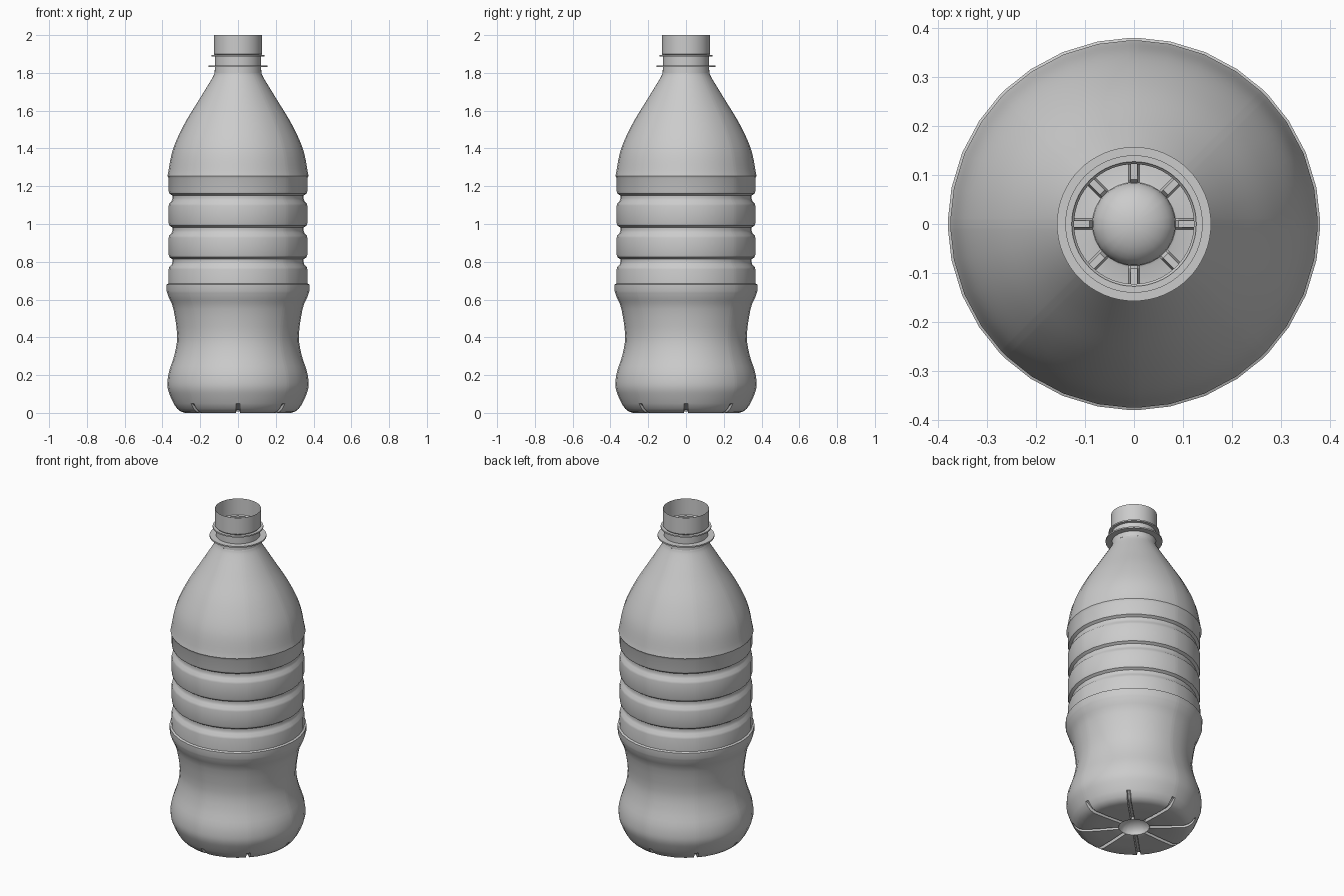
import bpy, bmesh
from math import sin, cos, pi, radians, asin, hypot
from mathutils import Vector

cube = bpy.data.objects.get("Cube")
if cube:
    bpy.data.objects.remove(cube, do_unlink=True)

grey = bpy.data.materials.new("plain grey")
grey.use_nodes = True
grey.diffuse_color = (0.6, 0.6, 0.6, 1)
grey.node_tree.nodes["Principled BSDF"].inputs["Base Color"].default_value = (0.6, 0.6, 0.6, 1)

GROOVE_HALF_WIDTH = 0.011


def smooth_path(points, steps=4):
    """Catmull-Rom curve through a few (radius, height) points."""
    pts = [Vector(p) for p in points]
    pts = [2 * pts[0] - pts[1]] + pts + [2 * pts[-1] - pts[-2]]
    out = []
    for a, b, c, d in zip(pts, pts[1:], pts[2:], pts[3:]):
        for k in range(steps):
            t = k / steps
            out.append(tuple(0.5 * (2 * b + (c - a) * t + (2 * a - 5 * b + 4 * c - d) * t**2
                                    + (3 * b - a - 3 * c + d) * t**3)))
    return out + [tuple(pts[-2])]


def plain_columns(r, count=64):
    return [(2 * pi * k / count, False) for k in range(count)]


def grooved_columns(r):
    """Eight sectors, each with a narrow groove strip and three wide columns."""
    d = min(asin(min(1, GROOVE_HALF_WIDTH / max(r, 0.001))), radians(8))
    sector = [(-d, False), (-0.6 * d, True), (0.6 * d, True), (d, False)]
    sector += [(radians(11.25 * k), False) for k in (1, 2, 3)]
    return [(a + s * pi / 4, g) for s in range(8) for a, g in sector]


def lathe(name, profile, columns, lifts=None):
    """Turn a profile about z; groove columns sink inward by the lift of each row."""
    lifts = lifts or {}
    bm = bmesh.new()
    rows = []
    for i, (r, z) in enumerate(profile):
        r0, z0 = profile[max(i - 1, 0)]
        r1, z1 = profile[min(i + 1, len(profile) - 1)]
        length = hypot(r1 - r0, z1 - z0)
        nr, nz = -(z1 - z0) / length, (r1 - r0) / length
        row = []
        for a, groove in columns(r):
            depth = lifts.get(i, 0) if groove else 0
            rr = r + nr * depth
            row.append(bm.verts.new((rr * sin(-a), rr * cos(a), z + nz * depth)))
        rows.append(row)
    for low, high in zip(rows, rows[1:]):
        n = len(low)
        for j in range(n):
            k = (j + 1) % n
            bm.faces.new((low[j], low[k], high[k], high[j]))
    bmesh.ops.remove_doubles(bm, verts=bm.verts, dist=1e-5)
    mesh = bpy.data.meshes.new(name)
    bm.to_mesh(mesh)
    bm.free()
    mesh.materials.append(grey)
    obj = bpy.data.objects.new(name, mesh)
    bpy.context.collection.objects.link(obj)
    bpy.ops.object.select_all(action='DESELECT')
    obj.select_set(True)
    bpy.context.view_layer.objects.active = obj
    bpy.ops.object.shade_smooth_by_angle(angle=radians(32))
    return obj


# Raised dome in the middle of the base
dome = [(0.085 * sin(k * pi / 16), 0.008 + 0.06 * cos(k * pi / 16)) for k in range(9)]

# Underside with radial grooves: radius, height, groove depth
floor = [(0.09, 0.006, 0.014), (0.13, 0.004, 0.018), (0.2, 0.001, 0.018), (0.28, 0, 0.016),
         (0.305, 0.008, 0.016), (0.322, 0.022, 0.014), (0.335, 0.04, 0.009), (0.341, 0.05, 0)]
lifts = {len(dome) + i: f[2] for i, f in enumerate(floor)}

# Grip waist
waist = smooth_path([(0.355, 0.08), (0.37, 0.12), (0.374, 0.16), (0.365, 0.22), (0.336, 0.31),
                     (0.322, 0.41), (0.342, 0.55), (0.366, 0.61), (0.378, 0.645)], 3)
ledge = [(0.379, 0.68), (0.368, 0.685)]

# Ribbed label section
ribs = []
for z in (0.8, 0.967, 1.137):
    ribs += [(0.367, z - 0.04), (0.364, z - 0.028), (0.351, z - 0.014), (0.347, z),
             (0.348, z + 0.014), (0.363, z + 0.024), (0.367, z + 0.036)]
lip = [(0.367, 1.24), (0.374, 1.255)]

# Shoulder
shoulder = smooth_path([(0.372, 1.262), (0.345, 1.394), (0.286, 1.526),
                        (0.205, 1.66), (0.138, 1.77), (0.124, 1.8)], 5)

body = dome + [f[:2] for f in floor] + waist + ledge + ribs + lip + shoulder
lathe("bottle_body", body, grooved_columns, lifts)

# Neck with its two thin collars
neck = [(0.124, 1.8)]
for z, r in ((1.835, 0.157), (1.89, 0.14)):
    neck += [(0.122, z - 0.004), (r, z - 0.004), (r, z + 0.004), (0.122, z + 0.004)]
neck += [(0.127, 1.9), (0.127, 2.0)]
lathe("bottle_neck", neck, plain_columns)
